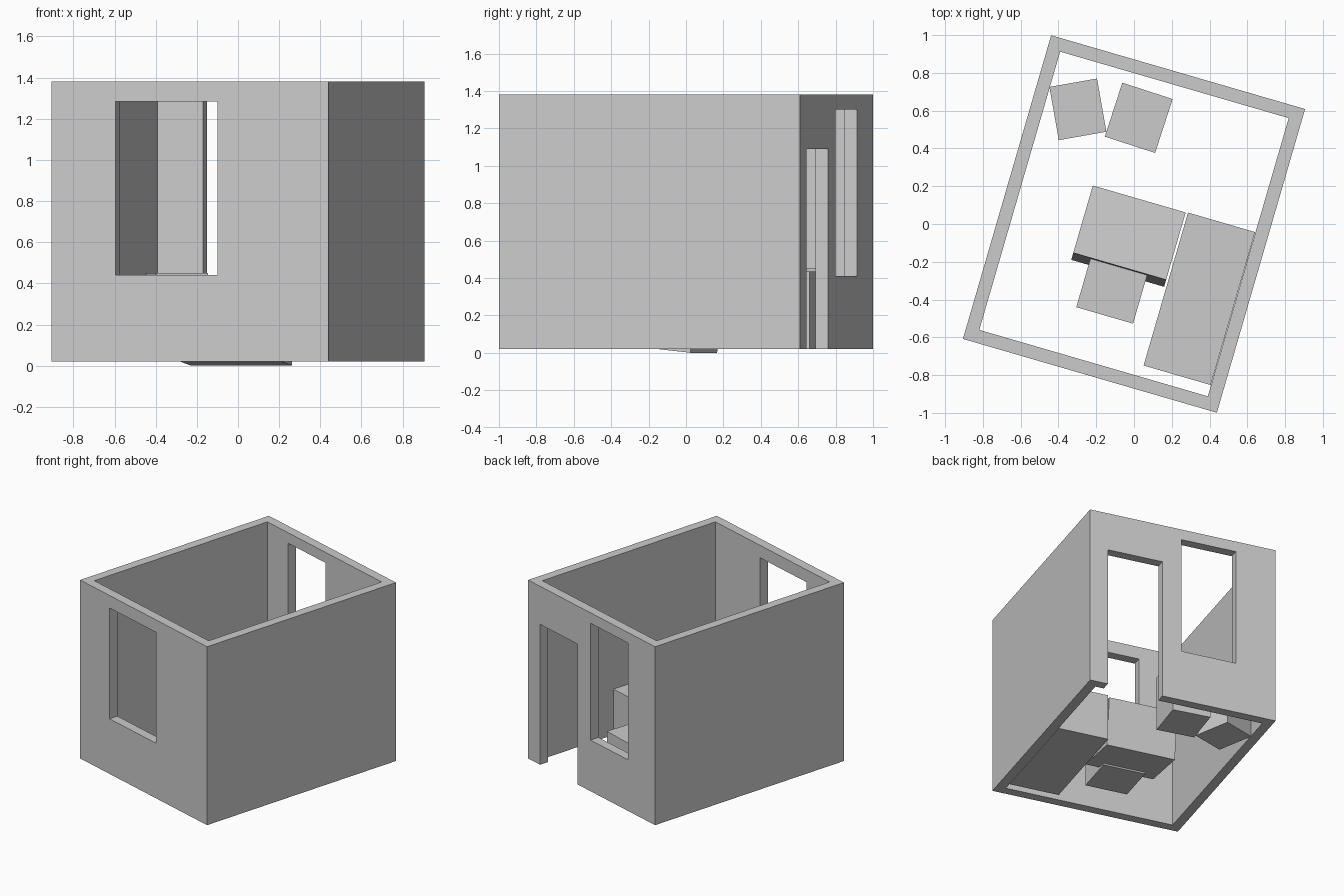
import bpy
from math import radians
from mathutils import Matrix, Vector

if "Cube" in bpy.data.objects:
    bpy.data.objects.remove(bpy.data.objects["Cube"])

TURN = radians(-16.2)   # the whole room is turned about z
BASE = 0.02             # underside of walls and furniture
HALF_W, HALF_D, TOP, WALL = 0.70, 0.837, 1.38, 0.07


def box(name, lo, hi, matrix):
    """Box between two local corners, placed by a matrix."""
    verts = [matrix @ Vector((x, y, z)) for z in (lo[2], hi[2])
             for x, y in ((lo[0], lo[1]), (hi[0], lo[1]), (hi[0], hi[1]), (lo[0], hi[1]))]
    faces = [(3, 2, 1, 0), (4, 5, 6, 7)]
    faces += [(i, (i + 1) % 4, (i + 1) % 4 + 4, i + 4) for i in range(4)]
    mesh = bpy.data.meshes.new(name)
    mesh.from_pydata(verts, [], faces)
    obj = bpy.data.objects.new(name, mesh)
    bpy.context.collection.objects.link(obj)
    return obj


def block(name, cx, cy, w, d, top, angle):
    """Upright furniture block standing on the base height."""
    m = Matrix.Translation((cx, cy, 0)) @ Matrix.Rotation(angle, 4, 'Z')
    return box(name, (-w / 2, -d / 2, BASE), (w / 2, d / 2, top), m)


room = Matrix.Rotation(TURN, 4, 'Z')

# Walls: solid block, hollowed out, with door and windows cut through
walls = box("walls", (-HALF_W, -HALF_D, BASE), (HALF_W, HALF_D, TOP), room)
iw, idp = HALF_W - WALL, HALF_D - WALL
cutters = [
    ("room_void", (-iw, -idp, -0.5), (iw, idp, 2.0)),
    ("front_window_cutter", (-0.376, -1.0, 0.44), (0.139, -0.70, 1.285)),
    ("back_window_cutter", (-0.40, 0.70, 0.41), (0.012, 1.0, 1.30)),
    ("back_door_cutter", (0.155, 0.70, -0.3), (0.567, 1.0, 1.09)),
]
for name, lo, hi in cutters:
    cutter = box(name, lo, hi, room)
    cutter.hide_render = True
    cutter.hide_viewport = True
    cutter.display_type = 'WIRE'
    mod = walls.modifiers.new(name, 'BOOLEAN')
    mod.operation = 'DIFFERENCE'
    mod.solver = 'EXACT'
    mod.object = cutter

# Upright furniture
block("bed", 0.346, -0.396, 0.37, 0.843, 0.37, TURN)
block("stool", -0.112, -0.335, 0.313, 0.31, 0.355, TURN)
block("left_cabinet", -0.297, 0.607, 0.256, 0.286, 0.45, radians(10))
block("right_cabinet", 0.025, 0.562, 0.28, 0.30, 0.435, radians(-18))

# Desk leaning back, resting on its rear bottom edge
lean = Matrix.Translation((0.017, 0.095, 0)) @ room @ Matrix.Rotation(radians(-6.2), 4, 'X')
box("desk", (-0.256, -0.373, 0), (0.256, 0, 0.36), lean)
